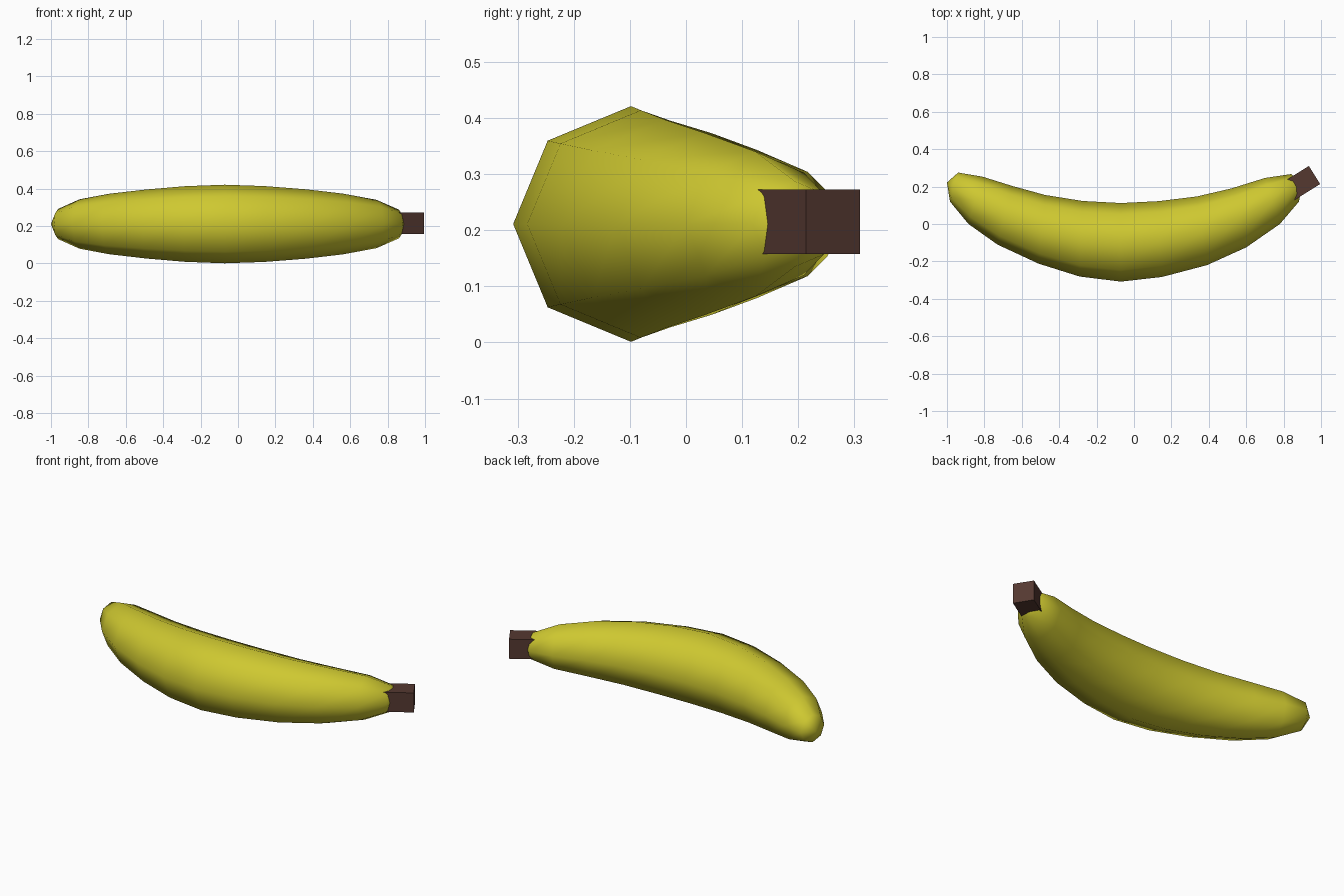
import bpy, bmesh, math
from mathutils import Vector

if "Cube" in bpy.data.objects:
    bpy.data.objects.remove(bpy.data.objects["Cube"])

MID = 0.211  # height of the centre line


def material(name, color):
    m = bpy.data.materials.new(name)
    m.diffuse_color = color
    m.use_nodes = True
    m.node_tree.nodes["Principled BSDF"].inputs["Base Color"].default_value = m.diffuse_color
    return m


# Fruit: octagonal rings spanned by a point on the outer and inner curve
rings = [
    ((-0.984, 0.12), (-0.94, 0.275)),
    ((-0.885, 0.0), (-0.81, 0.253)),
    ((-0.73, -0.11), (-0.65, 0.203)),
    ((-0.51, -0.212), (-0.475, 0.155)),
    ((-0.29, -0.281), (-0.275, 0.123)),
    ((-0.07, -0.308), (-0.07, 0.112)),
    ((0.15, -0.283), (0.13, 0.122)),
    ((0.39, -0.22), (0.335, 0.147)),
    ((0.60, -0.125), (0.52, 0.19)),
    ((0.78, 0.0), (0.70, 0.246)),
    ((0.882, 0.12), (0.84, 0.267)),
]
tips = (-1.0, 0.222), (0.90, 0.215)

bm = bmesh.new()
loops = []
for outer, inner in rings:
    o, i = Vector((*outer, MID)), Vector((*inner, MID))
    centre, side = (o + i) / 2, (o - i) / 2
    up = Vector((0, 0, side.length))
    loops.append([bm.verts.new(centre + side * math.cos(k * math.pi / 4)
                               + up * math.sin(k * math.pi / 4)) for k in range(8)])
for a, b in zip(loops, loops[1:]):
    for k in range(8):
        n = (k + 1) % 8
        bm.faces.new((a[k], a[n], b[n], b[k]))
for tip, loop in zip(tips, (loops[0], loops[-1])):
    v = bm.verts.new((*tip, MID))
    for k in range(8):
        bm.faces.new((v, loop[k], loop[(k + 1) % 8]))
bmesh.ops.recalc_face_normals(bm, faces=bm.faces)
for f in bm.faces:
    f.smooth = True
mesh = bpy.data.meshes.new("fruit")
bm.to_mesh(mesh)
bm.free()
fruit = bpy.data.objects.new("fruit", mesh)
bpy.context.collection.objects.link(fruit)
mesh.materials.append(material("yellow_peel", (0.62, 0.58, 0.03, 1)))

# Stem: flat-faced block pushed into the right end
bpy.ops.mesh.primitive_cube_add(size=1, location=(0.89, 0.215, 0.215),
                                rotation=(0, 0, math.radians(32)))
stem = bpy.context.object
stem.name = "stem"
stem.scale = (0.177, 0.114, 0.115)
stem.data.materials.append(material("brown_stem", (0.09, 0.04, 0.03, 1)))
